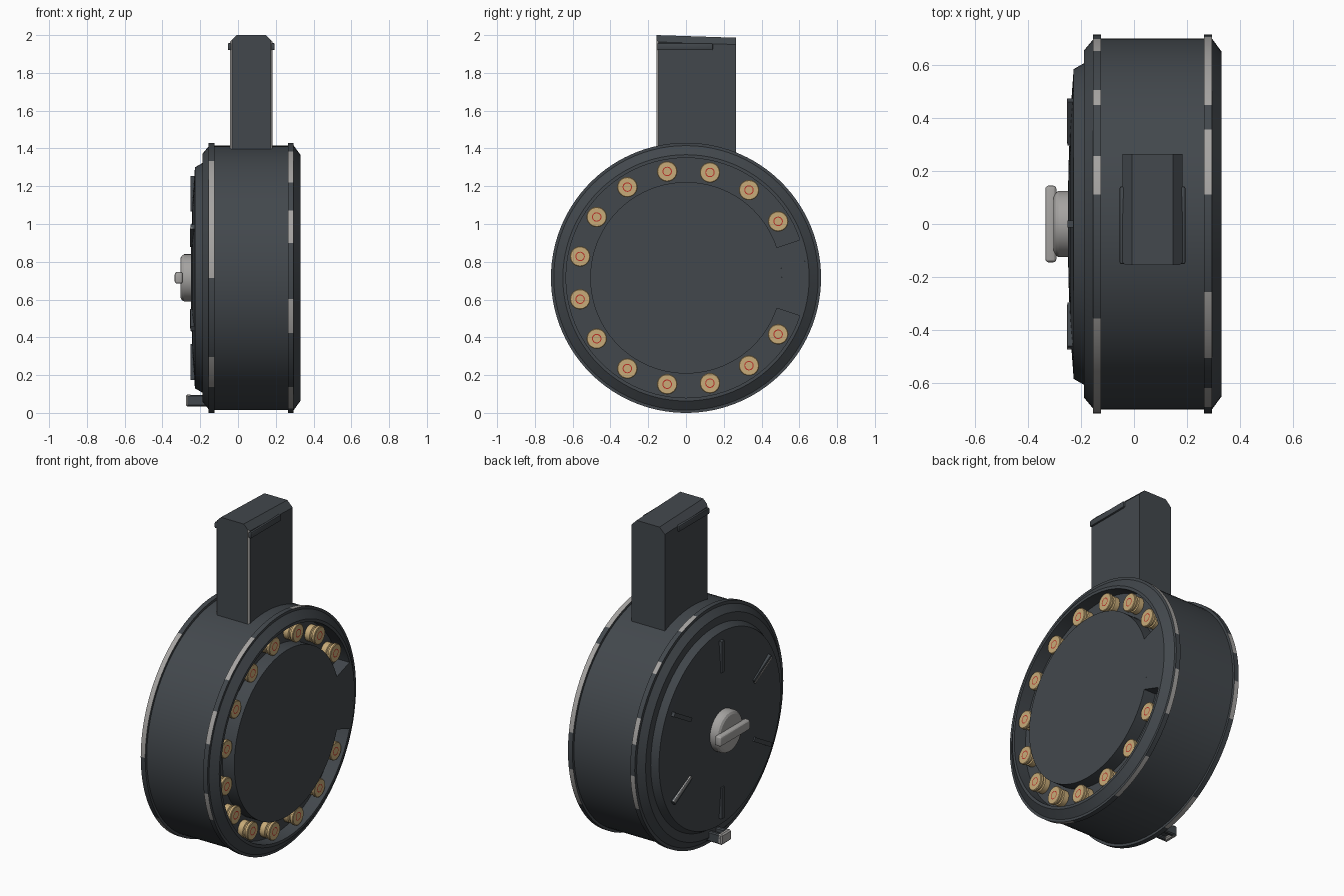
import bpy, bmesh, math
from mathutils import Matrix

if "Cube" in bpy.data.objects:
    bpy.data.objects.remove(bpy.data.objects["Cube"])

CZ = 0.715  # height of the drum axis, which runs along x


def material(name, rgb):
    m = bpy.data.materials.new(name)
    m.diffuse_color = (*rgb, 1)
    m.use_nodes = True
    m.node_tree.nodes["Principled BSDF"].inputs["Base Color"].default_value = m.diffuse_color
    return m


SLATE = material("slate_metal", (0.055, 0.064, 0.073))
STEEL = material("bare_steel", (0.38, 0.37, 0.36))
BRASS = material("brass", (0.58, 0.41, 0.19))
RED = material("red_sealant", (0.50, 0.03, 0.02))


def finish(name, bm, mats, smooth=True):
    bmesh.ops.remove_doubles(bm, verts=bm.verts, dist=1e-5)
    bmesh.ops.recalc_face_normals(bm, faces=bm.faces)
    me = bpy.data.meshes.new(name)
    bm.to_mesh(me)
    bm.free()
    ob = bpy.data.objects.new(name, me)
    bpy.context.collection.objects.link(ob)
    for m in mats:
        me.materials.append(m)
    if smooth:
        bpy.ops.object.select_all(action='DESELECT')
        ob.select_set(True)
        bpy.context.view_layer.objects.active = ob
        bpy.ops.object.shade_smooth_by_angle(angle=math.radians(25))
    return ob


def lathe(name, profile, mats, seg=96, y=0, z=CZ, rule=None, closed=False):
    """Spin (x, radius) points about an x-parallel axis; rule(strip, degrees) gives the material."""
    bm = bmesh.new()
    rings = []
    for x, r in profile:
        if r == 0:
            rings.append([bm.verts.new((x, y, z))] * seg)
        else:
            rings.append([bm.verts.new((x, y + r * math.cos(2 * math.pi * i / seg),
                                        z + r * math.sin(2 * math.pi * i / seg))) for i in range(seg)])
    n = len(rings)
    for k in range(n if closed else n - 1):
        a, b = rings[k], rings[(k + 1) % n]
        for i in range(seg):
            j = (i + 1) % seg
            f = bm.faces.new(list(dict.fromkeys((a[i], a[j], b[j], b[i]))))
            if rule:
                f.material_index = rule(k, (i + 0.5) * 360 / seg)
    return finish(name, bm, mats)


def box(name, lo, hi, mat, bevel=0.0, segs=2, turn=0):
    """Box between two corners, optionally bevelled and turned about the drum axis."""
    bm = bmesh.new()
    bmesh.ops.create_cube(bm, size=1)
    for v in bm.verts:
        v.co = [(lo[i] + hi[i]) / 2 + v.co[i] * (hi[i] - lo[i]) for i in range(3)]
    if bevel:
        bmesh.ops.bevel(bm, geom=bm.edges[:], offset=bevel, segments=segs, profile=0.5, affect='EDGES')
    if turn:
        axis = Matrix.Translation((0, 0, CZ))
        bm.transform(axis @ Matrix.Rotation(turn, 4, 'X') @ axis.inverted())
    return finish(name, bm, [mat], bevel > 0)


# Drum shell: domed stepped cover at -x, open cartridge groove at +x
lathe("drum_body", [(-0.25, 0), (-0.248, 0.20), (-0.24, 0.42), (-0.228, 0.585), (-0.188, 0.608),
                    (-0.188, 0.657), (-0.152, 0.70), (0.295, 0.70), (0.33, 0.652), (0.33, 0.635),
                    (0.25, 0.635), (0.25, 0.507), (0.33, 0.507), (0.33, 0)], [SLATE])

# Solid bridge that closes the groove on the +y side
bm = bmesh.new()
rows = []
for i in range(13):
    t = math.radians(-18.5 + 37 * i / 12)
    rows.append([bm.verts.new((x, r * math.cos(t), CZ + r * math.sin(t)))
                 for x, r in ((0.25, 0.507), (0.33, 0.507), (0.33, 0.635), (0.25, 0.635))])
for a, b in zip(rows, rows[1:]):
    for k in range(4):
        bm.faces.new((a[k], a[(k + 1) % 4], b[(k + 1) % 4], b[k]))
bm.faces.new(rows[0])
bm.faces.new(rows[-1])
finish("groove_bridge", bm, [SLATE])

# Raised rims with worn bare patches on their outer faces
WEAR = {
    "left_rim": (-0.155, -0.125, ((44, 51), (69, 82), (119, 180), (217, 235), (280, 300), (340, 356), (12, 24))),
    "right_rim": (0.265, 0.295, ((9, 51), (60, 82), (112, 135), (150, 165), (188, 203),
                                 (235, 255), (285, 310), (330, 351))),
}
for name, (x0, x1, spans) in WEAR.items():
    lathe(name, [(x0, 0.69), (x0, 0.715), (x1, 0.715), (x1, 0.69)], [SLATE, STEEL], seg=120, closed=True,
          rule=lambda k, d, s=spans: int(k == 1 and any(a < d < b for a, b in s)))

# Fourteen cartridges set in the groove, each with a red ring round its primer
for i in range(14):
    t = math.radians(31.5 + i * 297 / 13)
    lathe("cartridge_%02d" % (i + 1),
          [(0.24, 0.049), (0.283, 0.049), (0.287, 0.042), (0.299, 0.042), (0.301, 0.054),
           (0.315, 0.054), (0.318, 0.050), (0.318, 0.025), (0.318, 0.020), (0.318, 0)],
          [BRASS, RED], seg=24, y=0.572 * math.cos(t), z=CZ + 0.572 * math.sin(t),
          rule=lambda k, d: int(k == 7))

# Six radial ribs on the cover, two of them worn along the edge
for i in range(6):
    turn = math.radians(60 * i)
    box("cover_rib_%d" % (i + 1), (-0.251, -0.013, CZ + 0.35), (-0.22, 0.013, CZ + 0.54), SLATE, turn=turn)
    if i in (1, 4):
        box("rib_wear_%d" % (i + 1), (-0.253, -0.013, CZ + 0.35), (-0.24, -0.003, CZ + 0.54), STEEL, turn=turn)

# Winding key: round boss and grip bar
lathe("key_boss", [(-0.24, 0.125), (-0.285, 0.125), (-0.297, 0.118), (-0.304, 0.105), (-0.304, 0)],
      [STEEL], seg=48)
box("key_bar", (-0.335, -0.145, CZ - 0.031), (-0.293, 0.145, CZ + 0.031), STEEL, 0.013, 3)

# Release catch at the bottom: a hollow stirrup
for s in (-1, 1):
    box("catch_arm_" + ("front" if s < 0 else "back"), (-0.27, s * 0.034 - 0.013, 0.035),
        (-0.14, s * 0.034 + 0.013, 0.095), SLATE, 0.006, 1)
box("catch_bar", (-0.275, -0.047, 0.033), (-0.245, 0.047, 0.098), STEEL, 0.008, 1)
box("catch_web", (-0.26, -0.03, 0.05), (-0.14, 0.03, 0.07), SLATE)

# Feed tower: chamfered, sloping top and worn front corners
bm = bmesh.new()
bmesh.ops.create_cube(bm, size=1)
for v in bm.verts:
    x, y, z = v.co
    v.co = (0.07 + x * 0.226, 0.055 + y * 0.42, (2.0 if y < 0 else 1.986) if z > 0 else 1.35)


def along(e, axis):
    d = (e.verts[0].co - e.verts[1].co).normalized()
    return abs(d[axis]) > 0.9


top = [e for e in bm.edges if along(e, 1) and e.verts[0].co.z > 1.9]
bmesh.ops.bevel(bm, geom=top, offset=0.036, segments=1, affect='EDGES')
front = [e for e in bm.edges if along(e, 2) and e.verts[0].co.y < -0.1]
bmesh.ops.bevel(bm, geom=front, offset=0.010, segments=1, affect='EDGES')
bm.normal_update()
for f in bm.faces:
    n = f.normal
    f.material_index = int(abs(n.x) > 0.4 and n.y < -0.4 and abs(n.z) < 0.3)
finish("feed_tower", bm, [SLATE, STEEL], False)

# Side lips near the tower top
for side, x in (("left", -0.043), ("right", 0.183)):
    box("tower_lip_" + side, (x - 0.011, -0.152, 1.92), (x + 0.011, 0.142, 1.958), SLATE, 0.007, 2)
